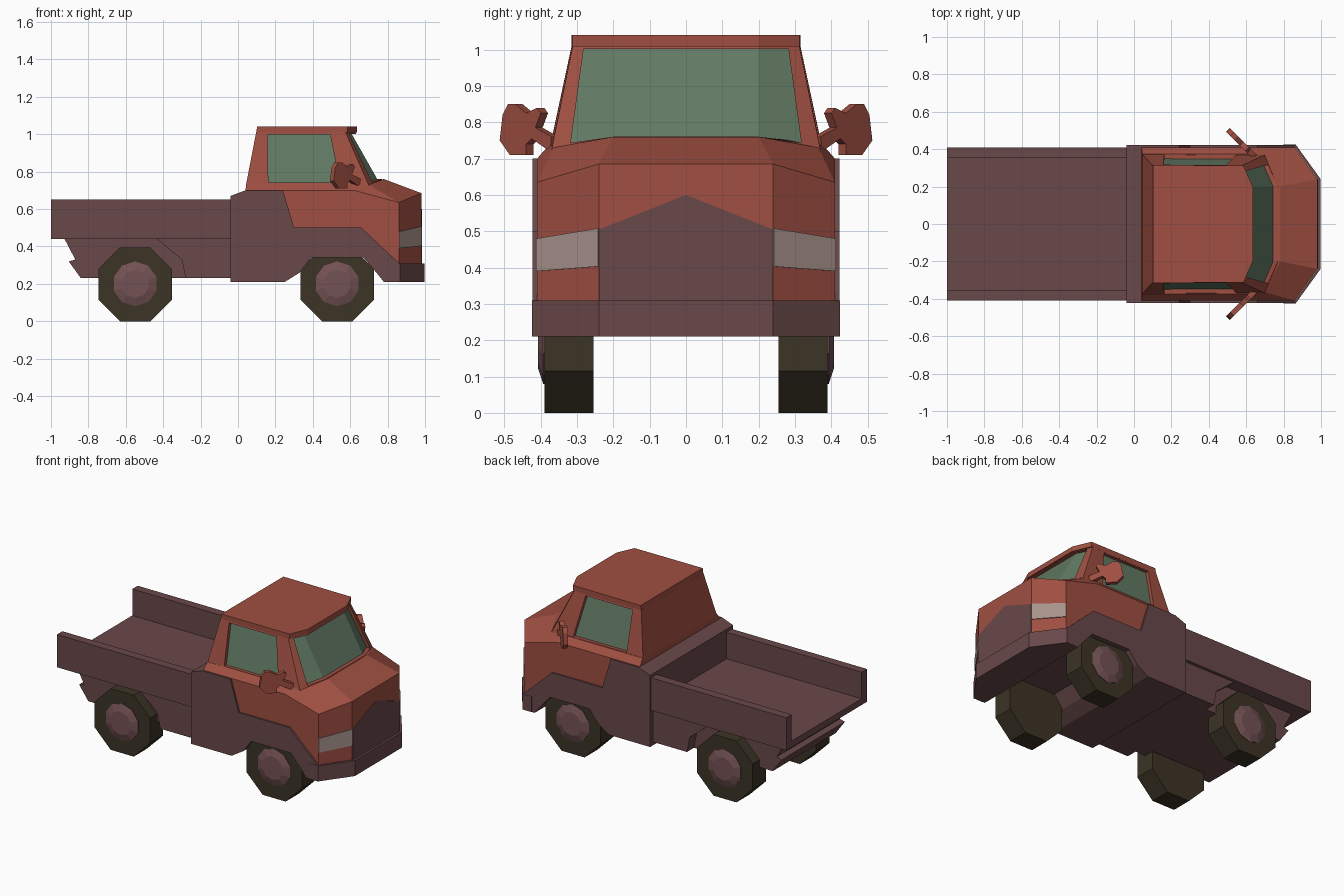
import bpy, bmesh, math
from mathutils import Vector

if "Cube" in bpy.data.objects:
    bpy.data.objects.remove(bpy.data.objects["Cube"])


def material(name, rgb):
    m = bpy.data.materials.new(name)
    m.diffuse_color = (*rgb, 1)
    m.use_nodes = True
    m.node_tree.nodes["Principled BSDF"].inputs["Base Color"].default_value = m.diffuse_color
    return m


RED = material("rust_red", (0.35, 0.078, 0.054))
BROWN = material("plum_brown", (0.141, 0.065, 0.067))
TYRE = material("dark_tyre", (0.045, 0.034, 0.019))
HUB = material("dusty_hub", (0.174, 0.084, 0.089))
GLASS = material("green_glass", (0.122, 0.195, 0.127))
LAMP = material("lamp_grey", (0.39, 0.29, 0.26))


def finish(name, bm, *mats):
    bmesh.ops.remove_doubles(bm, verts=bm.verts, dist=0.0005)
    bmesh.ops.recalc_face_normals(bm, faces=bm.faces)
    me = bpy.data.meshes.new(name)
    bm.to_mesh(me)
    bm.free()
    for m in mats:
        me.materials.append(m)
    ob = bpy.data.objects.new(name, me)
    bpy.context.collection.objects.link(ob)
    return ob


def loft(name, rings, mat):
    """Skin a closed solid through equal-length rings of points."""
    bm = bmesh.new()
    vs = [[bm.verts.new(p) for p in r] for r in rings]
    for a, b in zip(vs, vs[1:]):
        for i in range(len(a)):
            j = (i + 1) % len(a)
            bm.faces.new((a[i], a[j], b[j], b[i]))
    bm.faces.new(vs[0])
    bm.faces.new(vs[-1])
    return finish(name, bm, mat)


def extrude(name, profile, y0, y1, mat):
    """Side profile (x, z) pushed from y0 to y1."""
    return loft(name, [[(x, y, z) for x, z in profile] for y in (y0, y1)], mat)


def box(name, x0, x1, y0, y1, z0, z1, mat):
    return extrude(name, [(x0, z0), (x1, z0), (x1, z1), (x0, z1)], y0, y1, mat)


def both(half):
    """Complete a half outline by mirroring it in y."""
    return half + [(x, -y, z) for x, y, z in reversed(half)]


def circle(cx, y, cz, r, n):
    return [(cx + r * math.cos(2 * math.pi * (i + .5) / n), y,
             cz + r * math.sin(2 * math.pi * (i + .5) / n)) for i in range(n)]


# Load bed with open back
box("bed_floor", -1, -0.04, -0.40, 0.40, 0.44, 0.48, BROWN)
for s, side in ((1, "left"), (-1, "right")):
    box("bed_side_" + side, -1, -0.04, s * 0.355, s * 0.41, 0.44, 0.65, BROWN)

# Rear chassis and the wider skirt ahead of the rear wheels
extrude("rear_chassis", [(-0.93, 0.445), (-0.87, 0.33), (-0.905, 0.32), (-0.84, 0.23),
                         (-0.03, 0.23), (-0.03, 0.445)], -0.32, 0.32, BROWN)
extrude("side_skirt", [(-0.44, 0.445), (-0.30, 0.33), (-0.28, 0.23), (-0.03, 0.23),
                       (-0.03, 0.445)], -0.39, 0.39, BROWN)

# Lower cab with front wheel arch
extrude("lower_cab", [(-0.04, 0.21), (0.25, 0.21), (0.33, 0.26), (0.39, 0.34), (0.67, 0.34),
                      (0.74, 0.26), (0.78, 0.21), (0.862, 0.21), (0.862, 0.31), (0.66, 0.50),
                      (0.30, 0.50), (0.24, 0.70), (0.04, 0.70), (-0.04, 0.67)],
        -0.422, 0.422, BROWN)

# Bumper wrapping the nose
loft("front_bumper", [both([(0.80, 0.424, z), (0.865, 0.424, z), (0.998, 0.24, z)])
                      for z in (0.21, 0.31)], BROWN)

# Red cab body with shoulders and hood
loft("cab_body", [
    both([(0.04, 0.41, 0.37), (0.62, 0.41, 0.37), (0.86, 0.41, 0.30), (0.98, 0.24, 0.30)]),
    both([(0.04, 0.41, 0.70), (0.62, 0.41, 0.70), (0.86, 0.41, 0.635), (0.98, 0.24, 0.685)]),
    both([(0.045, 0.375, 0.74), (0.62, 0.375, 0.74), (0.70, 0.365, 0.73), (0.78, 0.20, 0.76)]),
], RED)

# Front grille plate
plate = [(-0.24, 0.305), (0.24, 0.305), (0.24, 0.505), (0, 0.60), (-0.24, 0.505)]
loft("grille_plate", [[(x, y, z) for y, z in plate] for x in (0.978, 0.984)], BROWN)

# Headlights on the angled corners
for s, side in ((1, "left"), (-1, "right")):
    quad = [(0.86, 0.41, 0.39), (0.98, 0.24, 0.403), (0.98, 0.24, 0.508), (0.86, 0.41, 0.48)]
    loft("headlight_" + side, [[(x + d * 0.82, s * (y + d * 0.57), z) for x, y, z in quad]
                               for d in (-0.002, 0.005)], LAMP)

# Greenhouse: pillars with recessed panes
green = bmesh.new()


def add(points, mat=0):
    f = green.faces.new([green.verts.new(p) for p in points])
    f.material_index = mat


def pane(quad, uv, offset):
    """Frame a quad (bl, br, tr, tl) round a recessed pane."""
    q = [Vector(p) for p in quad]
    inner = [q[0].lerp(q[1], u).lerp(q[3].lerp(q[2], u), v) for u, v in uv]
    deep = [p + Vector(offset) for p in inner]
    for i in range(4):
        j = (i + 1) % 4
        if (inner[i] - q[i]).cross(q[j] - q[i]).length > 1e-4:
            add((q[i], q[j], inner[j], inner[i]))
            add((inner[i], inner[j], deep[j], deep[i]))
    add(deep, 1)


base = [(0.043, 0.375, 0.73), (0.70, 0.37, 0.725), (0.775, 0.20, 0.75)]
top = [(0.097, 0.315, 1.01), (0.575, 0.312, 1.01), (0.628, 0.20, 1.01)]


def flip(p, s):
    return (p[0], s * p[1], p[2])


for s in (1, -1):
    b = [flip(p, s) for p in base]
    t = [flip(p, s) for p in top]
    pane((b[0], b[1], t[1], t[0]), [(.18, .05), (.77, .05), (.82, .96), (.13, .96)],
         (0, -0.022 * s, 0))
    pane((b[1], b[2], t[2], t[1]), [(.30, .04), (1, .04), (1, .97), (.28, .97)],
         (-0.025, 0, 0))
pane((base[2], flip(base[2], -1), flip(top[2], -1), top[2]),
     [(0, .04), (1, .04), (1, .97), (0, .97)], (-0.025, 0, 0))
add((base[0], flip(base[0], -1), flip(top[0], -1), top[0]))
add(both(base))
add(both(top))
finish("cab_windows_and_pillars", green, RED, GLASS)

# Roof slab with a small visor
loft("roof", [both([(0.097 + d, 0.315, z), (0.585, 0.313, z), (0.635, 0.20, z)])
              for z, d in ((1.008, 0), (1.04, 0.005))], RED)

# Wing mirrors: thin slanted plates on arms
shape = [(0.36, 0.76), (0.405, 0.785), (0.39, 0.825), (0.40, 0.84), (0.43, 0.825),
         (0.46, 0.85), (0.48, 0.85), (0.495, 0.82), (0.503, 0.75), (0.475, 0.71),
         (0.43, 0.71), (0.43, 0.74), (0.415, 0.755), (0.365, 0.72)]
for s, side in ((1, "left"), (-1, "right")):
    loft("wing_mirror_" + side, [[(1.005 - y + d, s * (y + d), z) for y, z in shape]
                                 for d in (-0.01, 0.01)], RED)

# Wheels with domed hubs
for cx, end in ((-0.55, "rear"), (0.53, "front")):
    for s, side in ((1, "left"), (-1, "right")):
        r = 0.197 / math.cos(math.pi / 8)
        loft(f"{end}_tyre_{side}", [circle(cx, s * y, 0.197, r, 8) for y in (0.255, 0.39)], TYRE)
        loft(f"{end}_hub_{side}", [circle(cx, s * y, 0.2, hr, 10)
                                   for y, hr in ((0.38, 0.12), (0.393, 0.12), (0.408, 0.075))],
             HUB)
